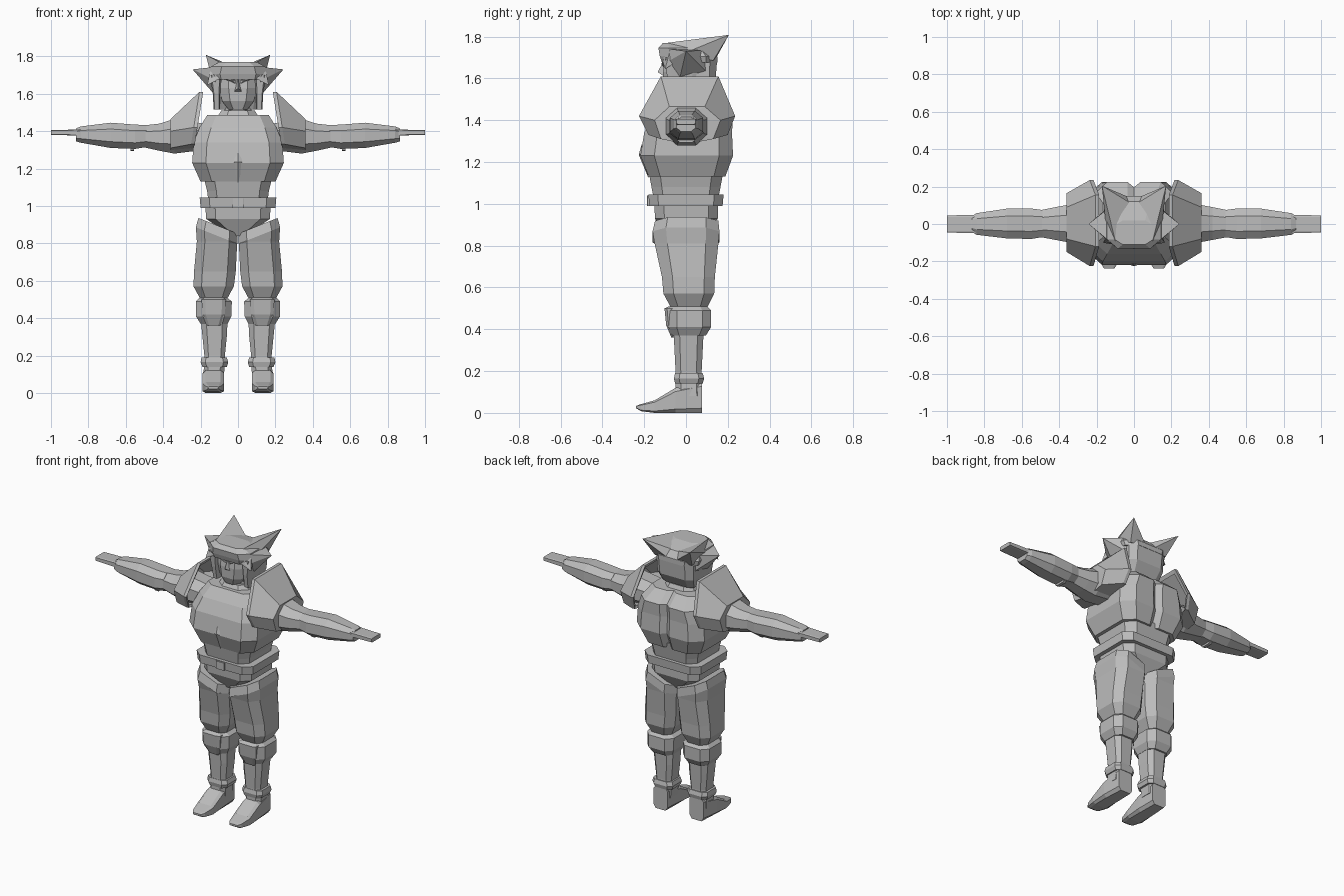
import bpy, bmesh

grey = bpy.data.materials.new("plain_grey")
grey.diffuse_color = (0.5, 0.5, 0.5, 1)


def make(name, rings, faces=None, mirror=False, caps=True):
    """Skin a list of equal-sized point rings, or join given faces."""
    bm = bmesh.new()
    vs = [[bm.verts.new(p) for p in r] for r in rings]
    for a, b in zip(vs, vs[1:]):
        n = len(a)
        for i in range(n):
            j = (i + 1) % n
            bm.faces.new((a[i], a[j], b[j], b[i]))
    if caps:
        bm.faces.new(vs[0])
        bm.faces.new(vs[-1])
    bmesh.ops.recalc_face_normals(bm, faces=bm.faces)
    return finish(name, bm, mirror)


def finish(name, bm, mirror):
    me = bpy.data.meshes.new(name)
    bm.to_mesh(me)
    bm.free()
    me.materials.append(grey)
    ob = bpy.data.objects.new(name, me)
    bpy.context.collection.objects.link(ob)
    if mirror:
        m = ob.modifiers.new("Mirror", 'MIRROR')
        m.use_mirror_merge = False
    return ob


def octagon(a0, a1, b0, b1, c, notch=0):
    da, db = c * (a1 - a0) / 2, c * (b1 - b0) / 2
    pts = [(a0 + da, b0), (a1 - da, b0), (a1, b0 + db), (a1, b1 - db), (a1 - da, b1)]
    if notch:
        pts += [(.035, b1), (0, b1 - notch), (-.035, b1)]
    return pts + [(a0 + da, b1), (a0, b1 - db), (a0, b0 + db)]


def loft(name, axis, sections, c=0.4, mirror=False, slope=0, notch=0):
    """sections: (position along axis, a0, a1, b0, b1)."""
    rings = []
    for k, s in enumerate(sections):
        o = octagon(*s[1:], c, notch)
        if axis == 'z':
            last = slope if k >= len(sections) - 2 else 0
            rings.append([(a, b, s[0] + last * (a - .11)) for a, b in o])
        elif axis == 'x':
            rings.append([(s[0], a, b) for a, b in o])
        else:
            rings.append([(a, s[0], b) for a, b in o])
    return make(name, rings, mirror=mirror)


def spike(name, base, tip, mirror=False):
    bm = bmesh.new()
    b = [bm.verts.new(p) for p in base]
    t = bm.verts.new(tip)
    for i in range(len(b)):
        bm.faces.new((b[i - 1], b[i], t))
    bm.faces.new(b)
    bmesh.ops.recalc_face_normals(bm, faces=bm.faces)
    return finish(name, bm, mirror)


# Feet and lower legs
loft("foot", 'y', [(.077, .08, .18, 0, .15), (-.05, .075, .19, 0, .12),
                   (-.15, .075, .19, 0, .06), (-.215, .09, .175, .008, .042),
                   (-.238, .105, .16, .022, .034)], .3, True)
loft("shin", 'z', [(.08, .075, .185, -.05, .077), (.2, .07, .18, -.05, .075),
                   (.3, .06, .19, -.055, .08), (.4, .055, .2, -.06, .085)], .4, True)
loft("ankle_band", 'z', [(.14, .06, .19, -.052, .08), (.165, .052, .2, -.058, .087),
                         (.19, .06, .195, -.052, .08)], .35, True)
loft("knee_cuff", 'z', [(.37, .055, .2, -.065, .095), (.41, .035, .225, -.085, .12),
                        (.49, .033, .225, -.085, .12), (.51, .06, .205, -.07, .1)], .4, True)
loft("knee_pad", 'z', [(.36, .095, .165, -.07, -.02), (.42, .07, .19, -.095, -.02),
                       (.5, .065, .195, -.103, -.02), (.51, .08, .18, -.08, -.02)], .3, True)

# Trouser legs with slanted upper rim
loft("thigh", 'z', [(.5, .06, .2, -.07, .1), (.57, .022, .238, -.108, .135),
                    (.65, .012, .235, -.115, .138), (.81, .004, .22, -.15, .155),
                    (.84, .003, .225, -.16, .16), (.895, .003, .212, -.148, .155)],
     .4, True, slope=.4)

# Hips, belt and abdomen
loft("hips", 'z', [(.84, -.03, .03, -.1, .1), (.93, -.17, .17, -.148, .152),
                   (1.0, -.175, .175, -.152, .152)], .3)
loft("belt", 'z', [(.99, -.2, .2, -.175, .175), (1.045, -.205, .205, -.18, .18)], .25)
loft("buckle", 'z', [(.99, -.03, .03, -.187, -.15), (1.04, -.03, .03, -.187, -.15)], .1)
loft("abdomen", 'z', [(1.0, -.155, .155, -.15, .15), (1.08, -.165, .165, -.165, .165),
                      (1.16, -.185, .185, -.18, .18)], .3)

# Chest with grooved back
loft("chest", 'z', [(1.13, -.2, .2, -.178, .188), (1.23, -.245, .245, -.218, .225),
                    (1.34, -.237, .237, -.2, .22), (1.42, -.205, .205, -.16, .225),
                    (1.485, -.165, .165, -.11, .15)], .3, notch=.028)
spike("chest_diamond", [(0, -.212, 1.285), (.03, -.215, 1.235), (0, -.178, 1.12),
                        (-.03, -.215, 1.235)], (0, -.226, 1.235))
loft("collar", 'z', [(1.46, -.12, .12, -.1, .12), (1.51, -.09, .09, -.07, .095)], .45)
loft("neck", 'z', [(1.45, -.075, .075, -.06, .075), (1.56, -.07, .07, -.06, .075)], .5)

# Shoulder guards, open on the inner side
outer = [(-.12, 1.61), (.155, 1.61), (.235, 1.42), (.2, 1.33), (0, 1.295),
         (-.18, 1.33), (-.225, 1.42)]
small = [(-.08, 1.465), (.09, 1.465), (.165, 1.4), (.13, 1.31), (0, 1.285),
         (-.12, 1.31), (-.15, 1.4)]
lean = [.186 + .045 * (1.61 - z) / .28 for y, z in outer]
make("shoulder_guard",
     [[(x + .012, y * .88, 1.42 + (z - 1.42) * .88) for x, (y, z) in zip(lean, outer)],
      [(x, y, z) for x, (y, z) in zip(lean, outer)],
      [(x + .02, y, z) for x, (y, z) in zip(lean, outer)],
      [(.36, y, z) for y, z in small],
      [(.362, y * .6, 1.38 + (z - 1.38) * .75) for y, z in small]], mirror=True, caps=False)

# Arms and flat hands
loft("upper_arm", 'x', [(.18, -.1, .1, 1.3, 1.44), (.34, -.1, .105, 1.28, 1.465),
                        (.42, -.085, .09, 1.295, 1.44), (.51, -.068, .072, 1.315, 1.43)],
     .55, True)
loft("forearm", 'x', [(.49, -.07, .075, 1.315, 1.432), (.55, -.08, .083, 1.305, 1.435),
                      (.68, -.077, .082, 1.31, 1.445), (.84, -.058, .058, 1.338, 1.425),
                      (.865, -.045, .045, 1.345, 1.415)], .5, True)
loft("forearm_stud", 'x', [(.555, -.04, .04, 1.293, 1.34), (.575, -.04, .04, 1.293, 1.34)],
     .3, True)
loft("hand", 'x', [(.84, -.05, .05, 1.374, 1.412), (.87, -.048, .048, 1.377, 1.408),
                   (1.0, -.046, .046, 1.38, 1.406)], .2, True)

# Head: face with nose and brow
loft("face", 'z', [(1.515, -.05, .05, -.09, .05), (1.56, -.085, .085, -.108, .05),
                   (1.63, -.1, .1, -.11, .05), (1.71, -.1, .1, -.1, .05)], .5)
spike("nose", [(-.022, -.105, 1.61), (.022, -.105, 1.61), (0, -.103, 1.69)],
      (0, -.136, 1.63))
spike("brow", [(.01, -.104, 1.65), (.075, -.1, 1.68), (.075, -.1, 1.695),
               (.01, -.104, 1.67)], (.03, -.118, 1.67), True)

# Hair: back of head, cap and spikes
loft("hair_back", 'z', [(1.515, -.115, .115, -.03, .1), (1.58, -.13, .13, -.06, .14),
                        (1.7, -.135, .135, -.08, .15)], .3)
loft("side_lock", 'z', [(1.515, .095, .13, -.075, .04), (1.6, .095, .135, -.09, .05),
                        (1.7, .09, .15, -.1, .06)], .3, True)
loft("hair_cap", 'z', [(1.675, -.15, .15, -.115, .15), (1.705, -.16, .16, -.125, .15),
                       (1.745, -.145, .145, -.132, .12), (1.77, -.1, .1, -.11, .02)], .4)
spike("back_spike", [(0, .1, 1.735), (.1, -.09, 1.77), (.15, -.01, 1.72),
                     (.135, .13, 1.685), (.02, .14, 1.69)], (.172, .205, 1.808), True)
spike("side_spike", [(.11, -.11, 1.745), (.13, .09, 1.735), (.125, .1, 1.63),
                     (.13, -.03, 1.6), (.12, -.105, 1.67)], (.243, 0, 1.73), True)
spike("fringe", [(.06, -.115, 1.73), (.15, -.08, 1.72), (.15, -.06, 1.67),
                 (.08, -.115, 1.69)], (.165, -.1, 1.645), True)
